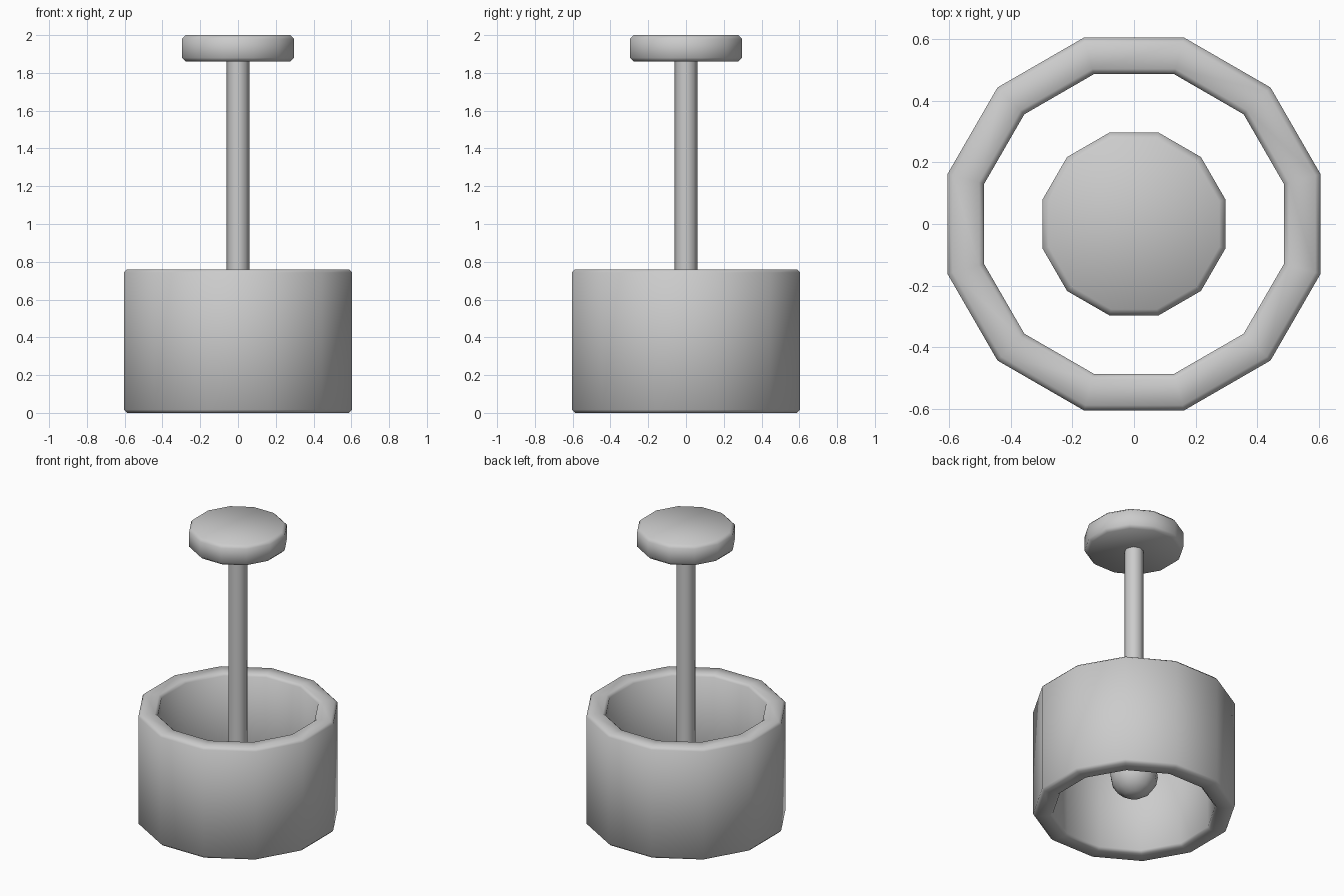
import bpy, bmesh, math

cube = bpy.data.objects.get("Cube")
if cube:
    bpy.data.objects.remove(cube, do_unlink=True)

grey = bpy.data.materials.new("plain_grey")
grey.use_nodes = True
colour = (0.6, 0.6, 0.6, 1)
grey.diffuse_color = colour
grey.node_tree.nodes["Principled BSDF"].inputs["Base Color"].default_value = colour


def finish(ob, name, bevel=0, angle=50):
    """Name, colour, bevel and smooth one part."""
    ob.name = name
    ob.data.materials.append(grey)
    if bevel:
        mod = ob.modifiers.new("soft_edges", 'BEVEL')
        mod.width = bevel
        mod.segments = 1
        mod.limit_method = 'ANGLE'
        mod.angle_limit = math.radians(60)
        bpy.context.view_layer.objects.active = ob
        bpy.ops.object.modifier_apply(modifier=mod.name)
    bpy.ops.object.select_all(action='DESELECT')
    ob.select_set(True)
    bpy.context.view_layer.objects.active = ob
    bpy.ops.object.shade_smooth_by_angle(angle=math.radians(angle))
    return ob


def prism(name, sides, radius, z0, z1, turn=0, bevel=0):
    bpy.ops.mesh.primitive_cylinder_add(
        vertices=sides, radius=radius, depth=z1 - z0,
        location=(0, 0, (z0 + z1) / 2), rotation=(0, 0, turn))
    return finish(bpy.context.object, name, bevel)


def tube(name, sides, outer, inner, height, bevel):
    """Open ring with thick walls, flat side to the front."""
    bm = bmesh.new()
    profile = [(outer, 0), (outer, height), (inner, height), (inner, 0)]
    rings = []
    for i in range(sides):
        a = 2 * math.pi * (i + 0.5) / sides
        rings.append([bm.verts.new((r * math.cos(a), r * math.sin(a), z))
                      for r, z in profile])
    for i in range(sides):
        here, there = rings[i], rings[(i + 1) % sides]
        for j in range(4):
            k = (j + 1) % 4
            bm.faces.new((here[j], there[j], there[k], here[k]))
    bmesh.ops.recalc_face_normals(bm, faces=bm.faces)
    mesh = bpy.data.meshes.new(name)
    bm.to_mesh(mesh)
    bm.free()
    ob = bpy.data.objects.new(name, mesh)
    bpy.context.collection.objects.link(ob)
    return finish(ob, name, bevel)


# Shade, open at top and bottom
tube("lamp_shade", 12, 0.626, 0.503, 0.76, 0.017)

# Ceiling mount and hanging rod
prism("ceiling_mount", 12, 0.307, 1.86, 2.0, math.radians(15), 0.02)
prism("hanging_rod", 8, 0.06, 0.3, 1.87)

# Bulb at the end of the rod
bpy.ops.mesh.primitive_uv_sphere_add(segments=12, ring_count=8, radius=0.15,
                                     location=(0, 0, 0.26))
finish(bpy.context.object, "bulb")
